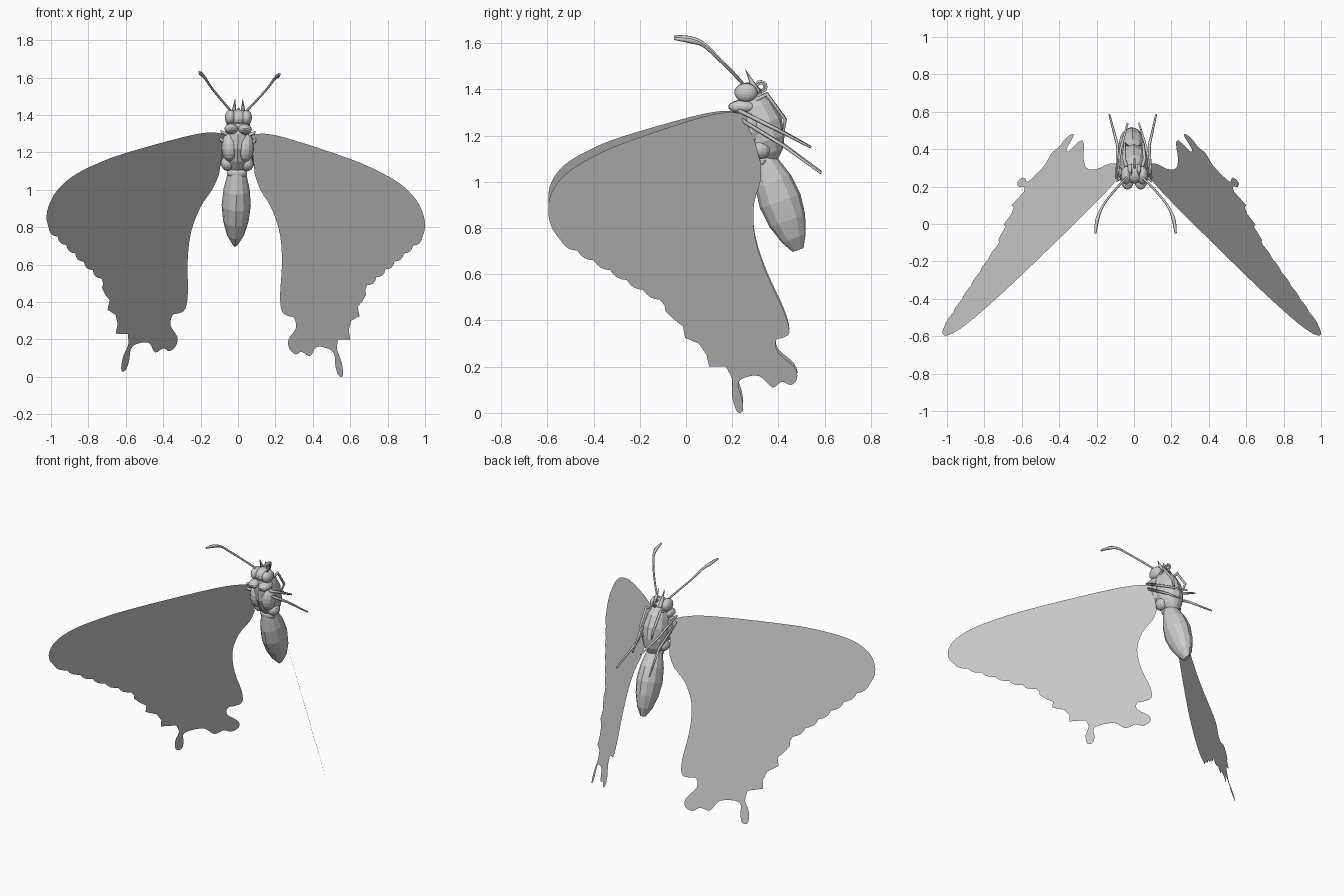
import bpy
import bmesh
from math import sin, cos, pi, tau
from mathutils import Vector, Matrix

cube = bpy.data.objects.get("Cube")
if cube:
    bpy.data.objects.remove(cube, do_unlink=True)

# The whole insect leans slightly about the front-back axis
PIVOT = Matrix.Translation((0, 0, 1.3))
LEAN = PIVOT @ Matrix.Rotation(0.025, 4, "Y") @ PIVOT.inverted()
SIDES = (("left", 1), ("right", -1))

grey = bpy.data.materials.new("plain_grey")
grey.use_nodes = True
colour = (0.6, 0.6, 0.6, 1)
grey.diffuse_color = colour
grey.node_tree.nodes["Principled BSDF"].inputs["Base Color"].default_value = colour


def add_mesh(name, mesh):
    mesh.materials.clear()
    mesh.materials.append(grey)
    obj = bpy.data.objects.new(name, mesh)
    bpy.context.collection.objects.link(obj)
    obj.matrix_world = LEAN
    return obj


def finish(name, bm):
    bmesh.ops.recalc_face_normals(bm, faces=bm.faces)
    mesh = bpy.data.meshes.new(name)
    bm.to_mesh(mesh)
    bm.free()
    return add_mesh(name, mesh)


def ellipsoid(name, centre, radii, smooth=False):
    bm = bmesh.new()
    matrix = Matrix.Translation(centre) @ Matrix.Diagonal((*radii, 1))
    bmesh.ops.create_uvsphere(bm, u_segments=14, v_segments=9, radius=1, matrix=matrix)
    for face in bm.faces:
        face.smooth = smooth
    return finish(name, bm)


def loft(name, start, end, sections, sides=12):
    """Elliptical rings along an axis in the middle plane: (fraction, width, depth)."""
    bm = bmesh.new()
    start, end = Vector((0, *start)), Vector((0, *end))
    axis = (end - start).normalized()
    across = Vector((0, -axis.z, axis.y))
    rings = []
    for t, width, depth in sections:
        centre = start.lerp(end, t)
        rings.append([bm.verts.new(centre + Vector((width * cos(tau * i / sides), 0, 0))
                                   + across * depth * sin(tau * i / sides))
                      for i in range(sides)])
    for a, b in zip(rings, rings[1:]):
        for i in range(sides):
            j = (i + 1) % sides
            bm.faces.new((a[i], a[j], b[j], b[i]))
    bm.faces.new(rings[0])
    bm.faces.new(rings[-1])
    return finish(name, bm)


def tube(name, points, radii):
    curve = bpy.data.curves.new(name, "CURVE")
    curve.dimensions = "3D"
    curve.bevel_depth = 1
    curve.bevel_resolution = 1
    curve.use_fill_caps = True
    spline = curve.splines.new("POLY")
    spline.points.add(len(points) - 1)
    for i, (p, co) in enumerate(zip(spline.points, points)):
        p.co = (*co, 1)
        t = i / (len(points) - 1) * (len(radii) - 1)
        k = min(int(t), len(radii) - 2)
        p.radius = radii[k] + (radii[k + 1] - radii[k]) * (t - k)
    temp = bpy.data.objects.new(name + "_path", curve)
    bpy.context.collection.objects.link(temp)
    graph = bpy.context.evaluated_depsgraph_get()
    mesh = bpy.data.meshes.new_from_object(temp.evaluated_get(graph))
    bpy.data.objects.remove(temp, do_unlink=True)
    return add_mesh(name, mesh)


def rounded(points, steps=4):
    """Smooth path through the points."""
    pts = [Vector(p) for p in points]
    pts = [pts[0]] + pts + [pts[-1]]
    path = []
    for a, b, c, d in zip(pts, pts[1:], pts[2:], pts[3:]):
        for i in range(steps):
            t = i / steps
            path.append(b + (c - a) * t / 2 + (a * 2 - b * 5 + c * 4 - d) * t * t / 2
                        + (b * 3 - a - c * 3 + d) * t ** 3 / 2)
    return path + [pts[-1]]


def mirrored(points, side):
    return [(p[0] * side, p[1], p[2]) for p in points]


def wing(name, outline, side):
    """Flat sheet lying in the swept-back plane of the wing pair."""
    bm = bmesh.new()
    corners = []
    for x, z in outline:
        co = LEAN.inverted() @ Vector((x, 0.846 - 1.113 * x - 0.391 * z, z))
        corners.append(bm.verts.new((co.x * side, co.y, co.z)))
    bm.faces.new(corners)
    return finish(name, bm)


# Wing outlines as width and height
leading = rounded([(.06, 1.29), (.15, 1.3), (.3, 1.265), (.6, 1.165), (.75, 1.1), (.87, 1.03),
                   (.95, .95), (.99, .87), (1, .8), (.985, .745)])
seam = rounded([(.08, 1.18), (.17, 1.06), (.25, .93), (.33, .77), (.42, .58), (.49, .485),
                (.57, .455), (.68, .465)])
tip, corner = leading[-1], Vector((.69, .49))
scallop = Vector((.65, -.75))
trailing = [tip.lerp(corner, i / 24) + scallop * .014 * abs(sin(pi * i / 4)) for i in range(1, 25)]
inner = rounded([(.09, 1.08), (.12, 1), (.18, .9), (.225, .76), (.235, .6), (.225, .44),
                 (.235, .35), (.27, .325), (.3, .315), (.31, .26), (.27, .2), (.275, .15),
                 (.31, .12), (.34, .135), (.385, .11), (.42, .16), (.485, .15), (.515, .12),
                 (.52, .065), (.535, .01), (.56, .005), (.555, .075), (.53, .145), (.535, .2)], 3)
scalloped = [Vector(p) for p in ((.6, .2), (.592, .25), (.605, .3), (.65, .325), (.64, .375),
                                 (.665, .405), (.685, .44))]

for label, side in SIDES:
    wing(label + "_forewing", leading + trailing + seam[::-1], side)
    wing(label + "_hindwing", inner + scalloped + seam[::-1], side)

# Body
loft("abdomen", (.33, 1.13), (.485, .705),
     [(0, .035, .035), (.12, .052, .055), (.3, .07, .082), (.5, .078, .093),
      (.7, .068, .082), (.88, .045, .055), (1, .012, .025)])
loft("thorax", (.275, 1.38), (.37, 1.09),
     [(0, .04, .045), (.2, .065, .08), (.45, .08, .1), (.7, .08, .09),
      (.88, .06, .065), (1, .03, .03)])
ellipsoid("thorax_rear_plate", (0, .33, 1.09), (.055, .035, .03))
ellipsoid("head", (0, .27, 1.385), (.05, .055, .045))

# Paired details: lobes, eyes, mouthparts, feelers and legs
LEGS = {
    "fore": [(.03, .27, 1.34), (.055, .35, 1.38), (.05, .43, 1.27), (.03, .42, 1.21)],
    "middle": [(.05, .27, 1.29), (.09, .23, 1.31), (.07, .4, 1.225), (.03, .54, 1.15)],
    "hind": [(.05, .3, 1.23), (.095, .24, 1.27), (.085, .42, 1.16), (.125, .585, 1.04)],
}
for label, side in SIDES:
    ellipsoid(label + "_shoulder_lobe", (.042 * side, .275, 1.23), (.045, .055, .08))
    ellipsoid(label + "_rear_lobe", (.052 * side, .32, 1.14), (.036, .045, .04))
    ellipsoid(label + "_collar", (.036 * side, .245, 1.325), (.038, .062, .029))
    ellipsoid(label + "_eye", (.043 * side, .26, 1.387), (.03, .05, .041), smooth=True)
    tube(label + "_palp", mirrored([(.022, .31, 1.39), (.024, .285, 1.43), (.02, .257, 1.485)], side),
         (.014, .011, .001))
    feeler = rounded([(.04, .25, 1.42), (.09, .2, 1.475), (.15, .13, 1.545), (.185, .075, 1.595),
                      (.205, .02, 1.615), (.215, -.05, 1.625)])
    tube(label + "_antenna", mirrored(feeler, side), (.006, .006, .006, .007, .011, .006))
    for part, path in LEGS.items():
        tube(label + "_" + part + "_leg", mirrored(path, side), (.011, .009, .008, .005))

# Coiled tongue
coil = [(0, .325 - (.028 - .0008 * i) * cos(i * pi / 6), 1.41 + (.028 - .0008 * i) * sin(i * pi / 6))
        for i in range(24)]
tube("proboscis", [(0, .3, 1.38)] + coil, (.006, .005, .004))
